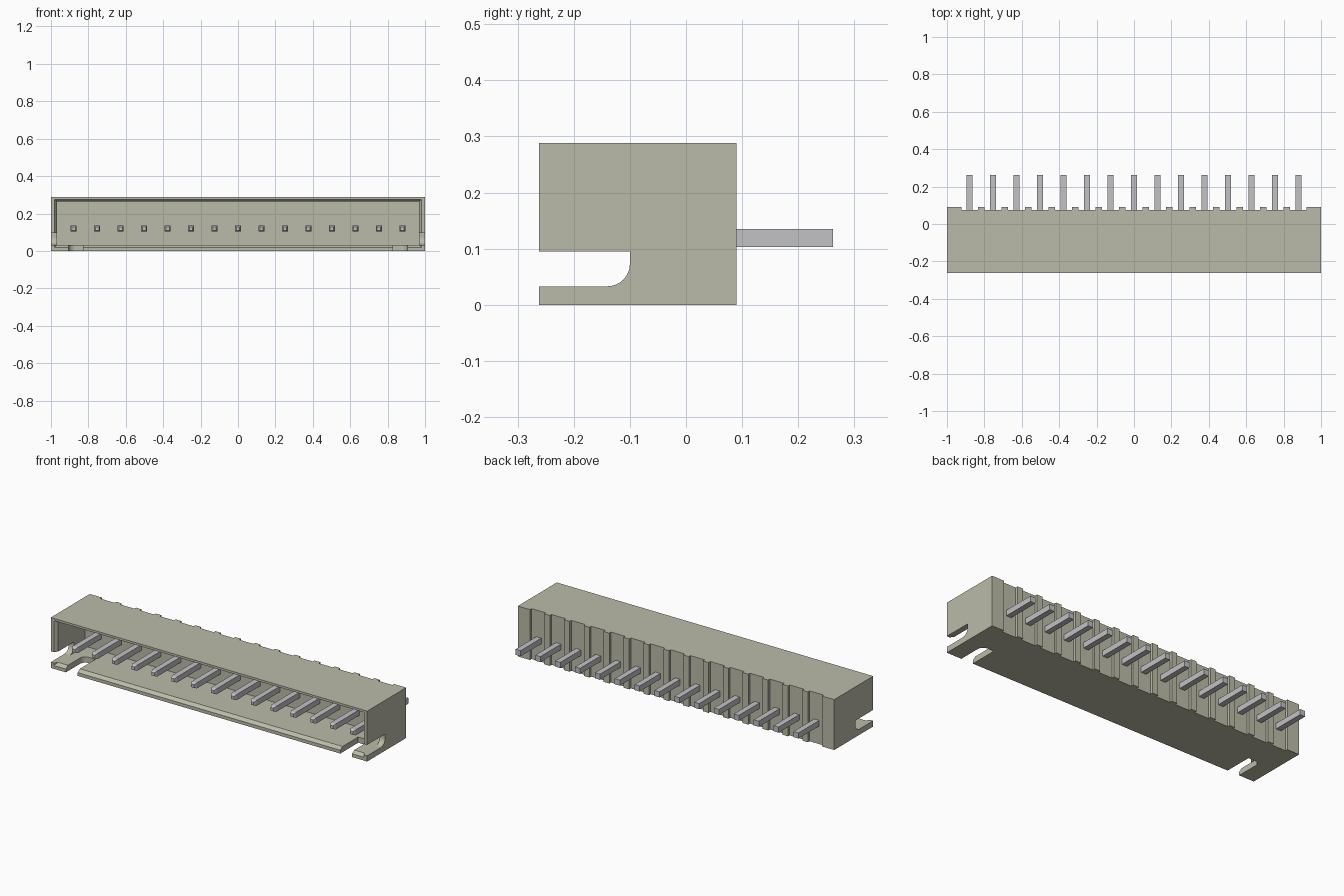
import bpy, bmesh, math
from mathutils import Vector

old = bpy.data.objects.get("Cube")
if old:
    bpy.data.objects.remove(old, do_unlink=True)

PINS, PITCH = 15, 0.1255
FRONT, BACK, TOP = -0.262, 0.09, 0.288
PIN_Z = 0.119


def material(name, color):
    m = bpy.data.materials.new(name)
    m.use_nodes = True
    m.diffuse_color = color
    m.node_tree.nodes["Principled BSDF"].inputs["Base Color"].default_value = color
    return m


beige = material("beige plastic", (0.50, 0.50, 0.40, 1))
metal = material("grey metal", (0.54, 0.54, 0.56, 1))


def loft(name, rings, mat):
    """Closed solid through rings of matching points."""
    bm = bmesh.new()
    rows = [[bm.verts.new(p) for p in ring] for ring in rings]
    n = len(rows[0])
    for a, b in zip(rows, rows[1:]):
        for i in range(n):
            j = (i + 1) % n
            bm.faces.new((a[i], a[j], b[j], b[i]))
    bm.faces.new(rows[0][::-1])
    bm.faces.new(rows[-1])
    bmesh.ops.recalc_face_normals(bm, faces=bm.faces)
    mesh = bpy.data.meshes.new(name)
    bm.to_mesh(mesh)
    bm.free()
    mesh.materials.append(mat)
    ob = bpy.data.objects.new(name, mesh)
    bpy.context.collection.objects.link(ob)
    return ob


def rect(x0, x1, z0, z1, y):
    return [Vector(p) for p in ((x0, y, z0), (x1, y, z0), (x1, y, z1), (x0, y, z1))]


def box(name, x0, x1, y0, y1, z0, z1, mat):
    return loft(name, [rect(x0, x1, z0, z1, y) for y in (y0, y1)], mat)


def arc(cx, cy, r, a0, a1, steps=8):
    return [(cx + r * math.cos(math.radians(a0 + (a1 - a0) * i / steps)),
             cy + r * math.sin(math.radians(a0 + (a1 - a0) * i / steps)))
            for i in range(steps + 1)]


def cut(target, cutter):
    mod = target.modifiers.new("cut", 'BOOLEAN')
    mod.operation, mod.solver, mod.object = 'DIFFERENCE', 'EXACT', cutter
    bpy.context.view_layer.objects.active = target
    bpy.ops.object.modifier_apply(modifier=mod.name)
    bpy.data.objects.remove(cutter, do_unlink=True)


# Outer housing
housing = box("housing", -1, 1, FRONT, BACK, 0, TOP, beige)

# Open cavity with a flared mouth
FLOOR, CEIL, SIDE = 0.033, 0.264, 0.967
mouth = []
for y, grow in ((FRONT - 0.02, 0.028), (FRONT + 0.02, 0), (0.0, 0)):
    mouth.append(rect(-SIDE - grow, SIDE + grow, FLOOR - grow, CEIL + grow * 0.8, y))
cut(housing, loft("cavity_cutter", mouth, beige))

# Side notches and latch slots in the floor
for s in (-1, 1):
    notch = [(-0.4, 0.033)] + arc(-0.14, 0.073, 0.04, -90, 0) + [(-0.1, 0.095), (-0.4, 0.095)]
    cut(housing, loft("notch_cutter",
                      [[(x, y, z) for y, z in notch] for x in (s * 0.93, s * 1.1)], beige))
    slot = ([(0.83, -0.4), (0.905, -0.4)] + arc(0.87, -0.135, 0.035, 0, 90)
            + [(0.83, -0.1)])
    cut(housing, loft("slot_cutter",
                      [[(s * x, y, z) for x, y in slot] for z in (-0.1, 0.06)], beige))

# Shallow grooves on the back, leaving narrow ribs between pins
pin_xs = [(i - (PINS - 1) / 2) * PITCH for i in range(PINS)]
for x in pin_xs:
    cut(housing, box("groove_cutter", x - 0.045, x + 0.045, 0.075, 0.2, -0.1, 0.4, beige))

# Square pins with tapered front tips
for i, x in enumerate(pin_xs):
    rings = [rect(x - h, x + h, PIN_Z - h, PIN_Z + h, y)
             for y, h in ((-0.23, 0.009), (-0.215, 0.016), (0.262, 0.016))]
    loft(f"pin_{i + 1}", rings, metal)
